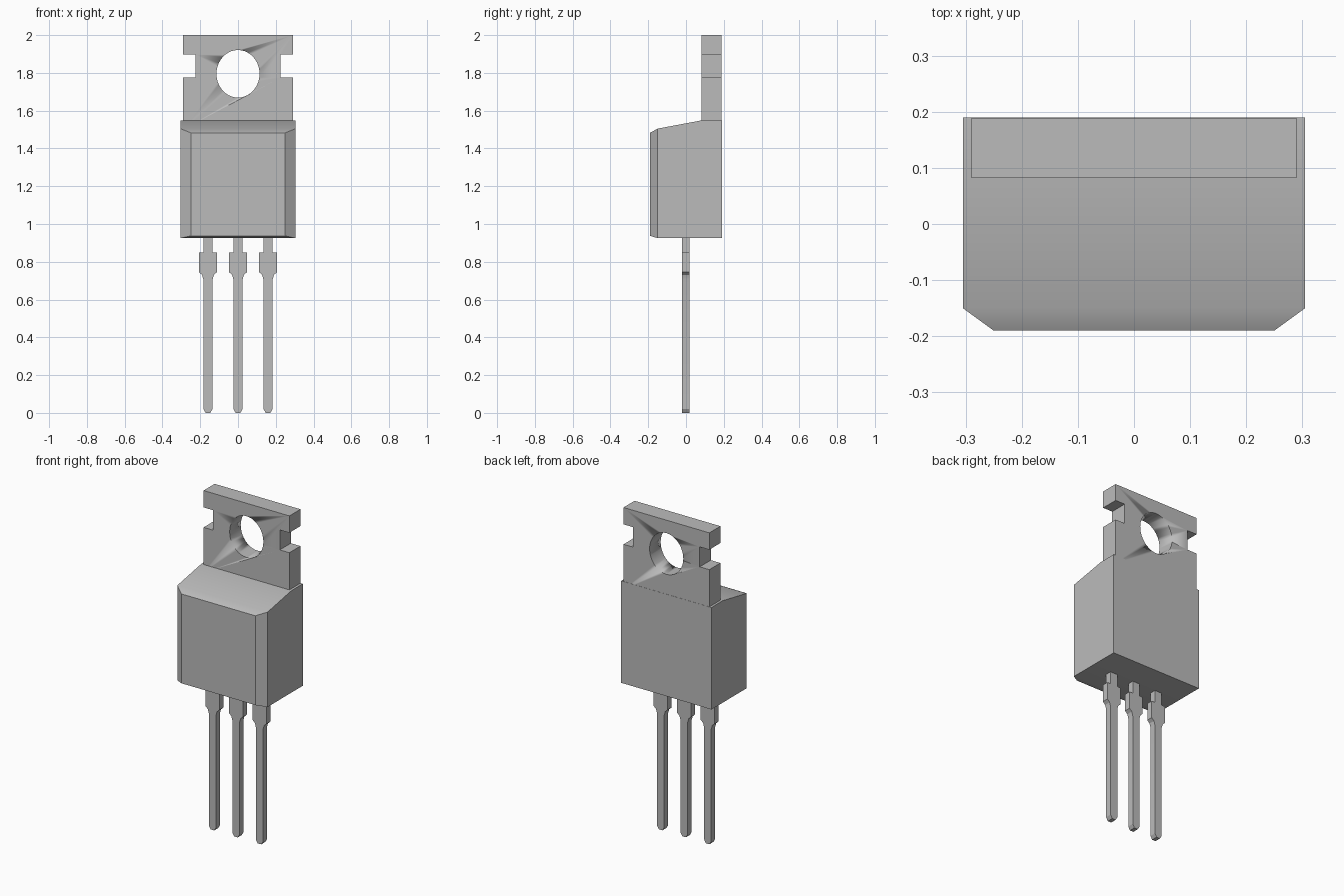
import bpy, bmesh
from math import cos, sin, pi, radians

old = bpy.data.objects.get("Cube")
if old:
    bpy.data.objects.remove(old, do_unlink=True)

grey = bpy.data.materials.new("plain grey")
grey.use_nodes = True
colour = (0.5, 0.5, 0.5, 1)
grey.diffuse_color = colour
grey.node_tree.nodes["Principled BSDF"].inputs["Base Color"].default_value = colour


def finish(bm, name):
    bmesh.ops.recalc_face_normals(bm, faces=bm.faces)
    mesh = bpy.data.meshes.new(name)
    bm.to_mesh(mesh)
    bm.free()
    mesh.materials.append(grey)
    obj = bpy.data.objects.new(name, mesh)
    bpy.context.collection.objects.link(obj)
    bpy.ops.object.select_all(action="DESELECT")
    obj.select_set(True)
    bpy.context.view_layer.objects.active = obj
    bpy.ops.object.shade_smooth_by_angle(angle=radians(30))
    return obj


def loft(name, rings):
    """Join matching rings of points and cap both ends."""
    bm = bmesh.new()
    loops = [[bm.verts.new(p) for p in ring] for ring in rings]
    for a, b in zip(loops, loops[1:]):
        for i in range(len(a)):
            j = (i + 1) % len(a)
            bm.faces.new((a[i], a[j], b[j], b[i]))
    bm.faces.new(loops[0])
    bm.faces.new(loops[-1])
    return finish(bm, name)


def plate(name, half, y0, y1, x=0):
    """Extrude a mirrored (half width, z) outline along y."""
    outline = half + [(-w, z) for w, z in reversed(half)]
    return loft(name, [[(x + w, y, z) for w, z in outline] for y in (y0, y1)])


# Moulded body: sections from the bevelled front to the back (y, half width, bottom, top)
sections = [(-0.19, 0.25, 0.937, 1.483), (-0.15, 0.305, 0.925, 1.505),
            (0.08, 0.305, 0.925, 1.548), (0.19, 0.305, 0.925, 1.548)]
loft("body", [[(-w, y, lo), (w, y, lo), (w, y, hi), (-w, y, hi)]
              for y, w, lo, hi in sections])

# Mounting tab with side notches
tab = plate("mounting_tab", [(0.29, 1.5), (0.29, 1.775), (0.225, 1.775),
                             (0.225, 1.897), (0.29, 1.897), (0.29, 2.0)], 0.082, 0.189)

# Round screw hole through the tab
circle = [(0.114 * cos(2 * pi * i / 40), 1.795 + 0.126 * sin(2 * pi * i / 40))
          for i in range(40)]
cutter = loft("hole_cutter", [[(x, y, z) for x, z in circle] for y in (0, 0.3)])
cutter.hide_render = True
cutter.hide_set(True)
cut = tab.modifiers.new("screw hole", "BOOLEAN")
cut.operation = "DIFFERENCE"
cut.solver = "EXACT"
cut.object = cutter
bpy.context.view_layer.objects.active = tab
bpy.ops.object.modifier_apply(modifier=cut.name)
bpy.data.objects.remove(cutter, do_unlink=True)

# Three leads with a wide shoulder and a chamfered tip
lead = [(0.012, 0), (0.024, 0.02), (0.024, 0.705), (0.031, 0.73), (0.047, 0.745),
        (0.047, 0.85), (0.024, 0.85), (0.024, 0.94)]
for name, x in (("right_lead", -0.159), ("middle_lead", 0), ("left_lead", 0.159)):
    plate(name, lead, -0.02, 0.018, x)
